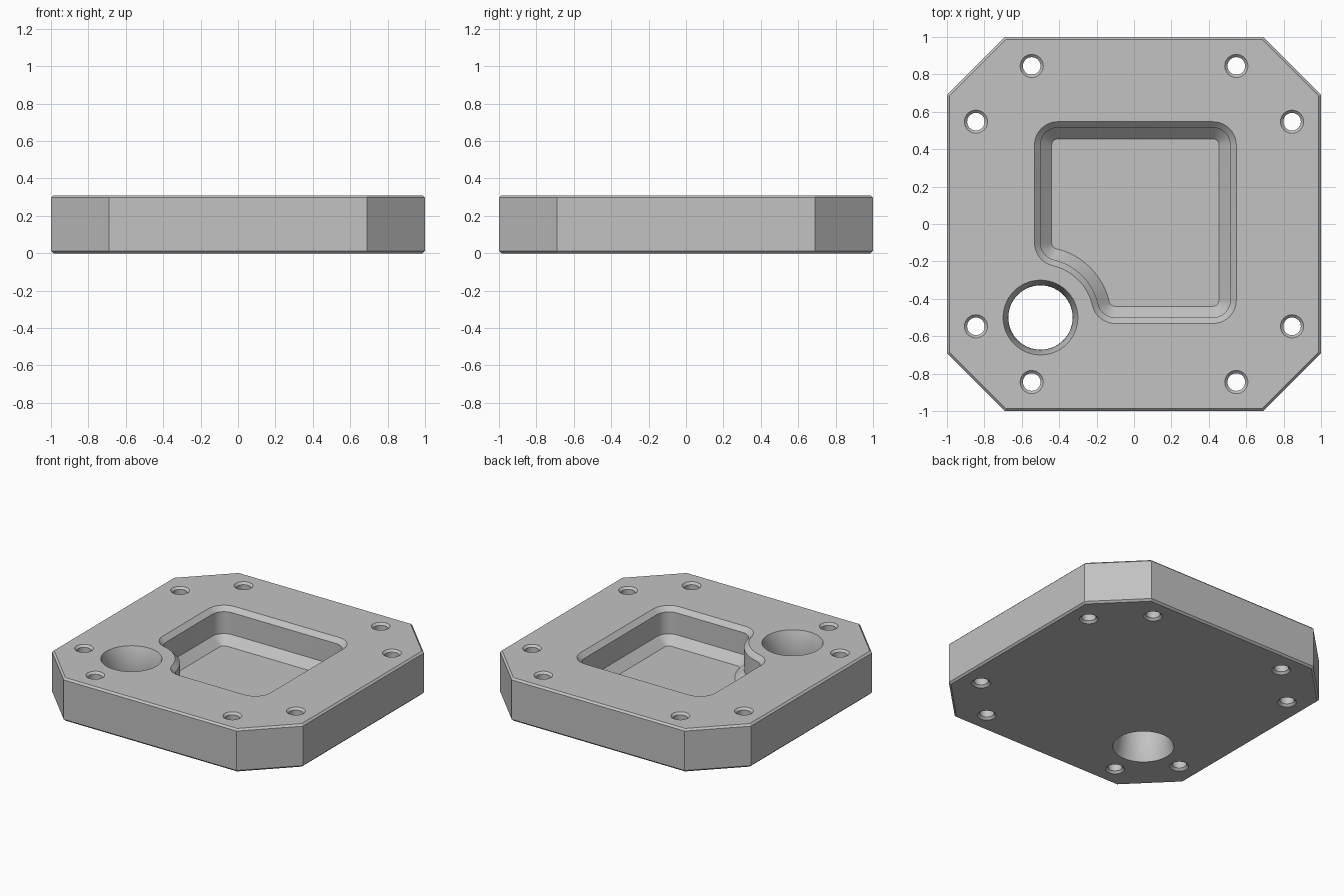
import bpy
import bmesh
from math import sin, cos, pi, sqrt, atan2

cube = bpy.data.objects.get("Cube")
if cube:
    bpy.data.objects.remove(cube, do_unlink=True)

HEIGHT = 0.31
FLOOR = 0.06
PORT = (-0.5, -0.5)

grey = bpy.data.materials.new("machined_grey")
grey.use_nodes = True
colour = (0.54, 0.54, 0.54, 1)
grey.diffuse_color = colour
grey.node_tree.nodes["Principled BSDF"].inputs["Base Color"].default_value = colour


def arc(centre, radius, start, end, steps):
    return [(centre[0] + radius * cos(start + (end - start) * i / steps),
             centre[1] + radius * sin(start + (end - start) * i / steps))
            for i in range(steps + 1)]


def circle(centre, radius, sides):
    return arc(centre, radius, 0, 2 * pi, sides)[:-1]


def loft(bm, rings):
    """Closed solid through outlines of equal length, given as (points, z)."""
    loops = [[bm.verts.new((x, y, z)) for x, y in pts] for pts, z in rings]
    for low, high in zip(loops, loops[1:]):
        n = len(low)
        for i in range(n):
            j = (i + 1) % n
            bm.faces.new((low[i], low[j], high[j], high[i]))
    bm.faces.new(loops[0][::-1])
    bm.faces.new(loops[-1])


def make_object(name, solids):
    bm = bmesh.new()
    for rings in solids:
        loft(bm, rings)
    bmesh.ops.recalc_face_normals(bm, faces=bm.faces)
    mesh = bpy.data.meshes.new(name)
    bm.to_mesh(mesh)
    bm.free()
    mesh.materials.append(grey)
    obj = bpy.data.objects.new(name, mesh)
    bpy.context.collection.objects.link(obj)
    return obj


# Plate: square with cut corners and a small bevel above and below
def octagon(inset):
    a, b = 1 - inset, 0.69 - inset * (sqrt(2) - 1)
    return [(a, -b), (a, b), (b, a), (-b, a), (-a, b), (-a, -b), (-b, -a), (b, -a)]


BEVEL = 0.013
plate = make_object("plate", [[
    (octagon(BEVEL), 0), (octagon(0), BEVEL),
    (octagon(0), HEIGHT - BEVEL), (octagon(BEVEL), HEIGHT)]])


# Pocket: rounded square that curves around the port
def pocket_outline(inset):
    lo, hi, corner, notch = -0.407, 0.422, 0.125, 0.285
    r = corner - inset
    side = lo - PORT[0]
    rise = sqrt((notch + corner) ** 2 - side ** 2)
    near = PORT[1] + rise
    angle = atan2(rise, side)
    other = pi / 2 - angle
    return (arc((hi, hi), r, 0, pi / 2, 10)
            + arc((lo, hi), r, pi / 2, pi, 10)
            + arc((lo, near), r, pi, pi + angle, 10)
            + arc(PORT, notch + inset, angle, other, 14)
            + arc((near, lo), r, pi + other, 1.5 * pi, 10)
            + arc((hi, lo), r, 1.5 * pi, 2 * pi, 10))


pocket = make_object("pocket_cutter", [[
    (pocket_outline(0.092), FLOOR), (pocket_outline(0.032), FLOOR + 0.06),
    (pocket_outline(0.032), HEIGHT - 0.032), (pocket_outline(-0.02), HEIGHT + 0.02)]])

# Port: through hole with a gently waisted wall
half, waist, mouth = HEIGHT / 2, 0.172, 0.2
port_rings = []
for i in range(-12, 13):
    t = i / 10
    port_rings.append((circle(PORT, waist + (mouth - waist) * t * t, 56), half + half * t))
port = make_object("port_cutter", [port_rings])

# Bolt holes: a pair at each cut corner, countersunk on both sides
BOLT, SINK, OVER = 0.047, 0.015, 0.02
bolt_solids = []
for sx in (-1, 1):
    for sy in (-1, 1):
        for x, y in ((0.547, 0.845), (0.845, 0.547)):
            c = (sx * x, sy * y)
            wide, thin = circle(c, BOLT + SINK + OVER, 32), circle(c, BOLT, 32)
            bolt_solids.append([(wide, -OVER), (thin, SINK),
                                (thin, HEIGHT - SINK), (wide, HEIGHT + OVER)])
bolts = make_object("bolt_hole_cutter", bolt_solids)

# Cut the plate and keep only the finished part
cutters = [pocket, port, bolts]
for cutter in cutters:
    cutter.hide_render = True
    mod = plate.modifiers.new(cutter.name, "BOOLEAN")
    mod.operation = "DIFFERENCE"
    mod.solver = "EXACT"
    mod.object = cutter
bpy.context.view_layer.update()
graph = bpy.context.evaluated_depsgraph_get()
finished = bpy.data.meshes.new_from_object(plate.evaluated_get(graph))
plate.modifiers.clear()
plate.data = finished
for cutter in cutters:
    bpy.data.objects.remove(cutter, do_unlink=True)

bpy.ops.object.select_all(action="DESELECT")
plate.select_set(True)
bpy.context.view_layer.objects.active = plate
bpy.ops.object.shade_smooth_by_angle(angle=pi / 6)
